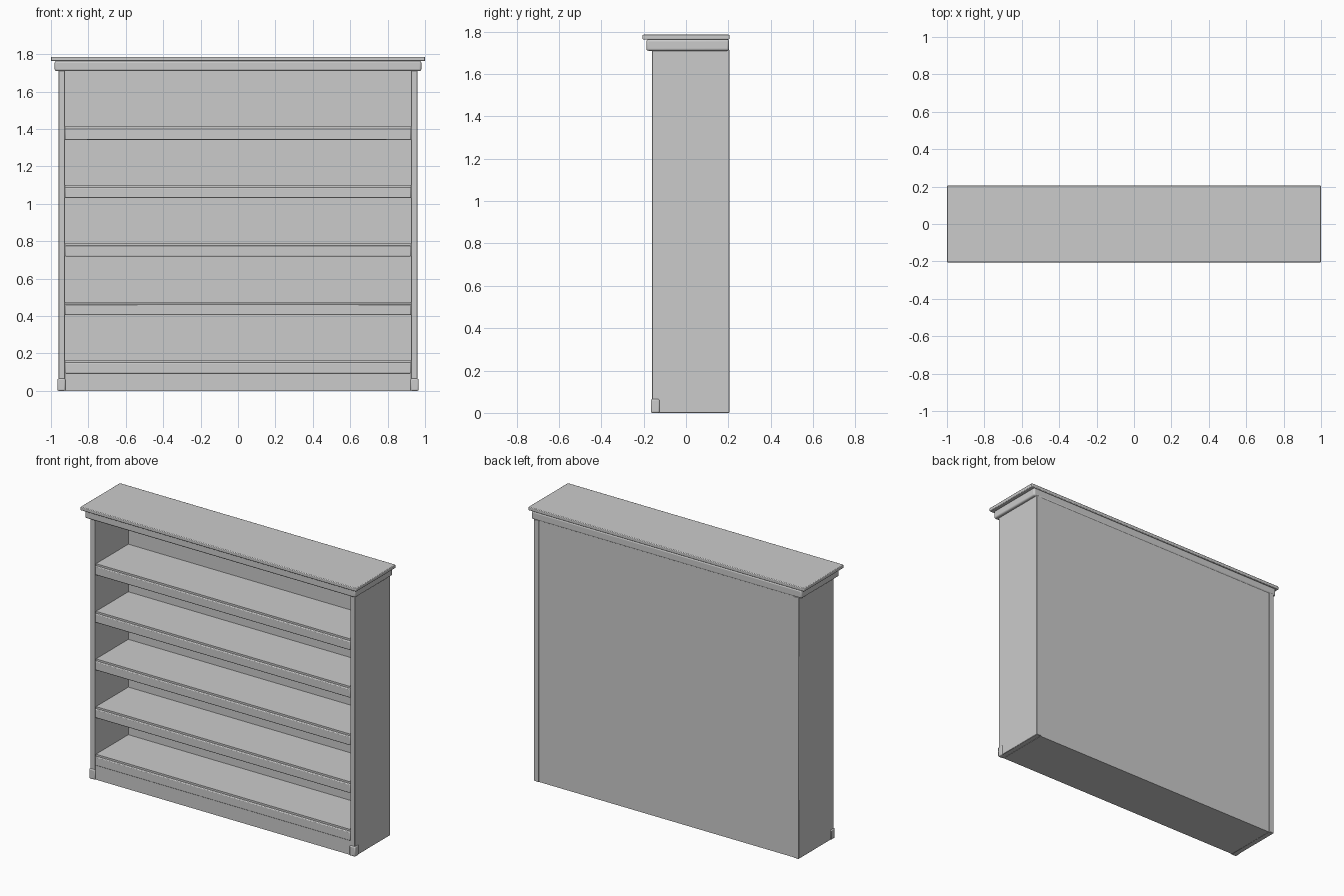
import bpy
import bmesh
from mathutils import Vector

if "Cube" in bpy.data.objects:
    bpy.data.objects.remove(bpy.data.objects["Cube"])


def box(name, x, y, z, bevel=0.0, segments=2):
    """Box spanning the given (min, max) ranges, with optional rounded edges."""
    lo, hi = Vector((x[0], y[0], z[0])), Vector((x[1], y[1], z[1]))
    bm = bmesh.new()
    bmesh.ops.create_cube(bm, size=1.0)
    bmesh.ops.scale(bm, vec=hi - lo, verts=bm.verts)
    bmesh.ops.translate(bm, vec=(lo + hi) / 2, verts=bm.verts)
    mesh = bpy.data.meshes.new(name)
    bm.to_mesh(mesh)
    bm.free()
    obj = bpy.data.objects.new(name, mesh)
    bpy.context.collection.objects.link(obj)
    if bevel:
        mod = obj.modifiers.new("rounded_edges", 'BEVEL')
        mod.width, mod.segments = bevel, segments
        bpy.ops.object.select_all(action='DESELECT')
        bpy.context.view_layer.objects.active = obj
        obj.select_set(True)
        bpy.ops.object.shade_smooth_by_angle()
    return obj


BACK = 0.205
FRONT = -0.16
INNER = 0.925
OUTER = 0.96

# Side panels with a small foot block at each front corner
for side, s in (("left", -1), ("right", 1)):
    box(f"{side}_side_panel", sorted((s * INNER, s * OUTER)),
        (FRONT, BACK), (0, 1.715), 0.002, 1)
    box(f"{side}_front_foot", sorted((s * 0.923, s * 0.965)),
        (-0.166, -0.125), (0, 0.065), 0.006)

# Back panel, set in slightly between the sides
box("back_panel", (-INNER, INNER), (0.185, 0.2), (0, 1.715))

# Plinth closing the bottom
box("plinth", (-INNER, INNER), (-0.157, 0.19), (0, 0.095))

# Shelves with a rounded lip along the front edge
for i, top in enumerate((0.163, 0.475, 0.788, 1.1, 1.412), 1):
    box(f"shelf_{i}", (-INNER, INNER), (-0.15, 0.19), (top - 0.066, top))
    box(f"shelf_lip_{i}", (-INNER, INNER), (FRONT, -0.135),
        (top - 0.07, top - 0.012), 0.005)

# Crown moulding and overhanging top board
box("crown_moulding", (-0.98, 0.98), (-0.187, 0.203), (1.71, 1.764), 0.01, 3)
box("top_board", (-1, 1), (-0.205, BACK), (1.763, 1.786), 0.004)
